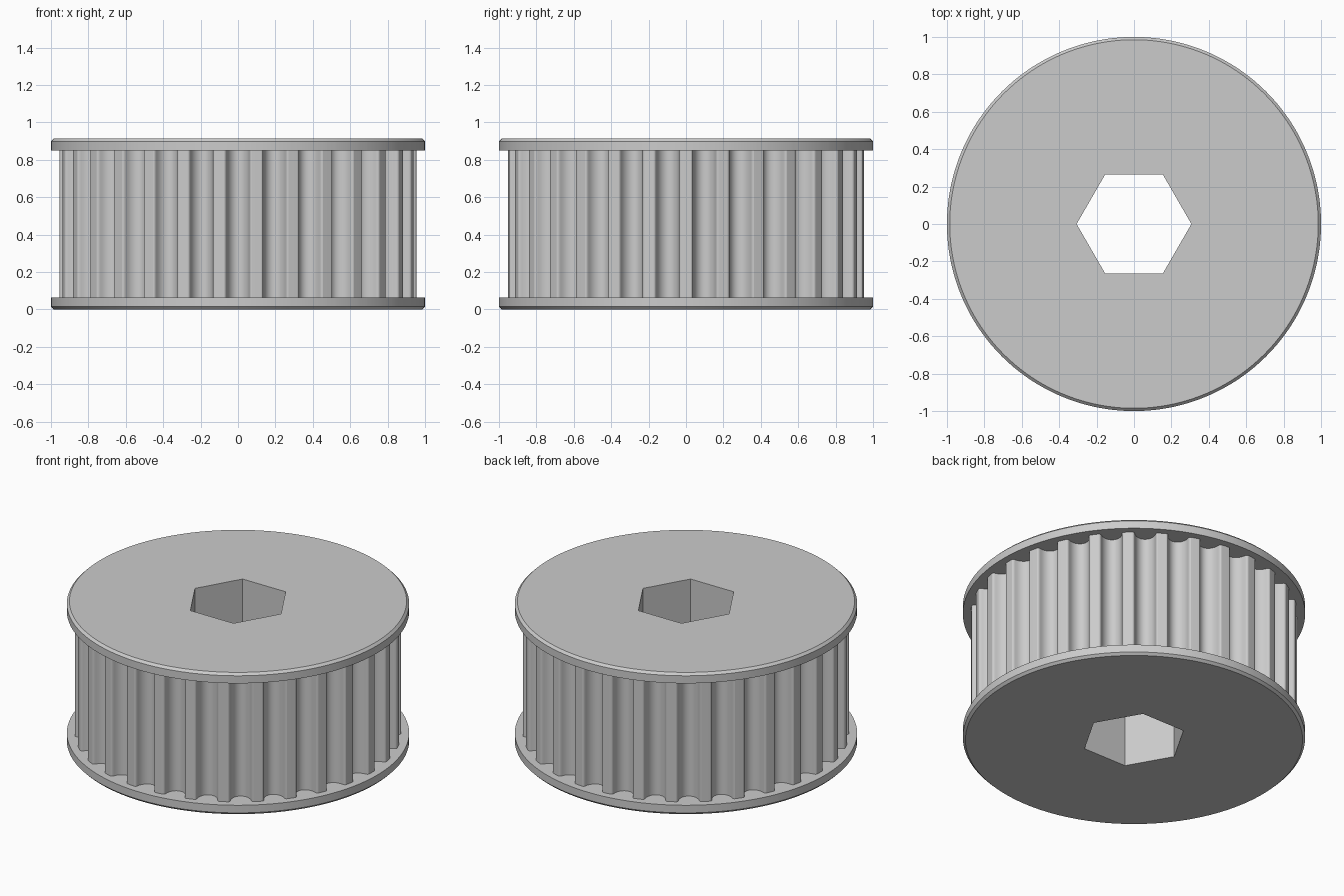
import bpy, bmesh
from math import sin, cos, radians, pi

if "Cube" in bpy.data.objects:
    bpy.data.objects.remove(bpy.data.objects["Cube"])

# Main sizes
TEETH = 30
TOOTH_R = 0.954
RIM_R = 1.0
BEVEL = 0.015
HEIGHT = 0.914
FLANGE = 0.064
BORE_R = 0.307
PITCH = 2 * pi / TEETH


def groove_half():
    """Half of one groove as (arc offset, depth), from the bottom out to the land."""
    floor = [(0.062 * sin(radians(a)), 0.012 + 0.07 * cos(radians(a)))
             for a in range(0, 85, 12)]
    lip = [(0.0745 - 0.0128 * cos(radians(a)), 0.019 * (1 - sin(radians(a))))
           for a in range(30, 91, 20)]
    return floor + lip + [(0.0745, 0)]


# One tooth pitch, starting at the middle of a tooth
half = groove_half()
groove = [(-x, d) for x, d in reversed(half[1:])] + half
outline = []
for i in range(TEETH):
    outline.append((i * PITCH, TOOTH_R))
    outline += [((i + 0.5) * PITCH + x / TOOTH_R, TOOTH_R - d) for x, d in groove]


def circle(r):
    return lambda angle, tooth_r: r


def toothed(angle, tooth_r):
    return tooth_r


def hexagon(angle, tooth_r):
    return BORE_R * cos(pi / 6) / cos(angle % (pi / 3) - pi / 6)


# Rings up the outside: bore, lower flange, toothed drum, upper flange, bore
top = HEIGHT - FLANGE
sections = [
    (hexagon, 0), (circle(RIM_R - BEVEL), 0), (circle(RIM_R), BEVEL),
    (circle(RIM_R), FLANGE), (toothed, FLANGE), (toothed, top),
    (circle(RIM_R), top), (circle(RIM_R), HEIGHT - BEVEL),
    (circle(RIM_R - BEVEL), HEIGHT), (hexagon, HEIGHT),
]

bm = bmesh.new()
rings = []
for shape, z in sections:
    ring = []
    for angle, tooth_r in outline:
        r = shape(angle, tooth_r)
        ring.append(bm.verts.new((r * cos(angle), r * sin(angle), z)))
    rings.append(ring)

# Skin neighbouring rings; the last joins the first to form the bore wall
n = len(outline)
for k, low in enumerate(rings):
    high = rings[(k + 1) % len(rings)]
    for i in range(n):
        j = (i + 1) % n
        bm.faces.new((low[i], low[j], high[j], high[i]))
bmesh.ops.recalc_face_normals(bm, faces=bm.faces)

mesh = bpy.data.meshes.new("toothed_pulley")
bm.to_mesh(mesh)
bm.free()
pulley = bpy.data.objects.new("toothed_pulley", mesh)
bpy.context.collection.objects.link(pulley)

# Plain grey finish
grey = bpy.data.materials.new("light_grey")
grey.use_nodes = True
colour = (0.6, 0.6, 0.6, 1)
grey.diffuse_color = colour
grey.node_tree.nodes["Principled BSDF"].inputs["Base Color"].default_value = colour
mesh.materials.append(grey)

# Smooth rims and grooves, crisp flange and bore edges
bpy.ops.object.select_all(action='DESELECT')
pulley.select_set(True)
bpy.context.view_layer.objects.active = pulley
bpy.ops.object.shade_smooth_by_angle(angle=radians(30))
